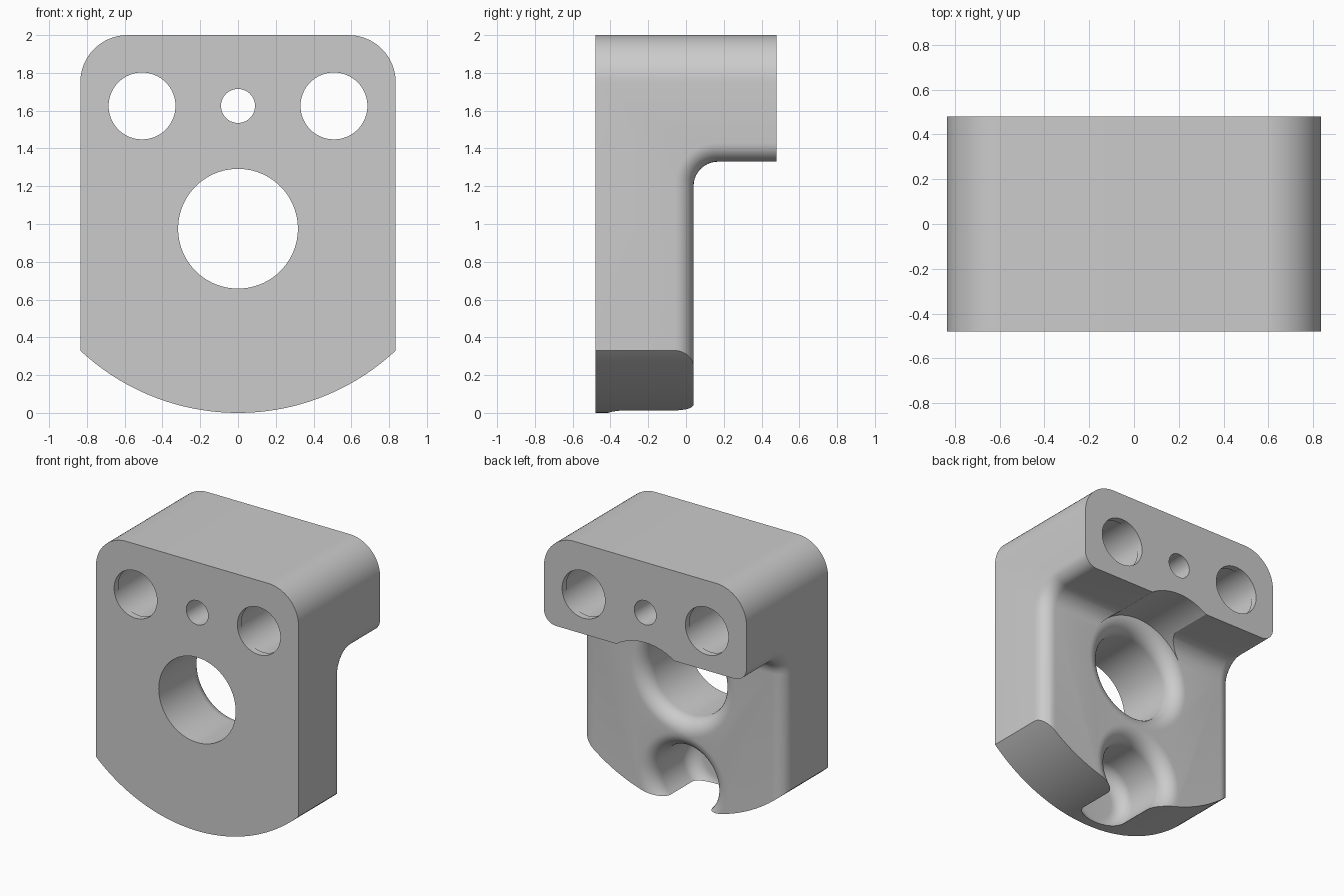
import bpy, bmesh, math
from mathutils import Matrix

if "Cube" in bpy.data.objects:
    bpy.data.objects.remove(bpy.data.objects["Cube"])

HALF_W = 0.835      # half width of the bracket
FRONT, BACK = -0.48, 0.48
PLATE = 0.04        # back surface of the thin plate
LEDGE = 1.33        # underside of the thick head
EDGE = 0.1          # rounding of the rear side edges

grey = bpy.data.materials.new("plain_grey")
grey.use_nodes = True
colour = (0.6, 0.6, 0.6, 1)
grey.diffuse_color = colour
grey.node_tree.nodes["Principled BSDF"].inputs["Base Color"].default_value = colour


def make_object(name, bm):
    bmesh.ops.recalc_face_normals(bm, faces=bm.faces)
    mesh = bpy.data.meshes.new(name)
    bm.to_mesh(mesh)
    bm.free()
    mesh.materials.append(grey)
    obj = bpy.data.objects.new(name, mesh)
    bpy.context.collection.objects.link(obj)
    return obj


def arc(cx, cy, r, start, end, steps=10):
    angles = [math.radians(start + (end - start) * i / steps) for i in range(steps + 1)]
    return [(cx + r * math.cos(a), cy + r * math.sin(a)) for a in angles]


def turned(name, profile, x, z, segments=96):
    """Solid turned about the y axis from (radius, y) points."""
    bm = bmesh.new()
    rings = []
    for r, y in profile:
        ring = []
        for i in range(segments):
            a = 2 * math.pi * i / segments
            ring.append(bm.verts.new((x + r * math.cos(a), y, z + r * math.sin(a))))
        rings.append(ring)
    for lower, upper in zip(rings, rings[1:]):
        for i in range(segments):
            j = (i + 1) % segments
            bm.faces.new((lower[i], lower[j], upper[j], upper[i]))
    bm.faces.new(rings[0])
    bm.faces.new(rings[-1])
    return make_object(name, bm)


# L-shaped body: side profile extruded across x
fillet = 0.13
inner = [(BACK, LEDGE)]
inner += arc(PLATE + fillet, LEDGE - fillet, fillet, 90, 180)
inner += [(PLATE, -0.1)]
profile = [(FRONT, -0.1), (FRONT, 2), (BACK, 2)] + inner
bm = bmesh.new()
face = bm.faces.new([bm.verts.new((-HALF_W, y, z)) for y, z in profile])
result = bmesh.ops.extrude_face_region(bm, geom=[face])
moved = [v for v in result["geom"] if isinstance(v, bmesh.types.BMVert)]
bmesh.ops.translate(bm, verts=moved, vec=(2 * HALF_W, 0, 0))
bmesh.ops.recalc_face_normals(bm, faces=bm.faces)


def bevel(test, radius, segments):
    edges = [e for e in bm.edges
             if abs(e.verts[0].co.x - e.verts[1].co.x) < 0.001 and test(*e.verts)]
    bmesh.ops.bevel(bm, geom=edges, offset=radius, segments=segments,
                    profile=0.5, affect='EDGES', clamp_overlap=False)


def on_inner(v):
    return any(abs(v.co.y - y) + abs(v.co.z - z) < 0.0001 for y, z in inner)


bevel(lambda a, b: on_inner(a) and on_inner(b), EDGE, 8)
bevel(lambda a, b: min(a.co.z, b.co.z) > 1.999, 0.25, 16)
body = make_object("bracket_body", bm)

# Cutters: curved foot, main bore, lower pocket and head holes
foot = turned("foot_curve_cutter", [(1.221, -0.7), (1.221, 0.7)], 0, 1.221, 256)

lip = 0.11
bore_r = 0.317
bore = turned("main_bore_cutter",
              [(bore_r, -0.7)]
              + arc(bore_r + lip, PLATE - lip, lip, 180, 90)
              + [(bore_r + lip, 0.7)], 0, 0.975)

pocket_r, floor, floor_r = 0.25, -0.42, 0.1
pocket = turned("lower_pocket_cutter",
                arc(pocket_r - floor_r, floor + floor_r, floor_r, -90, 0)
                + arc(pocket_r + lip, PLATE - lip, lip, 180, 90)
                + [(pocket_r + lip, 0.7)], 0, 0.19)

hole_r, wide_r, rim = 0.177, 0.183, 0.43
hole_profile = [(hole_r, -0.7), (hole_r, -rim), (wide_r, -rim),
                (wide_r, rim), (hole_r, rim), (hole_r, 0.7)]
holes = [turned("side_hole_cutter", hole_profile, side * 0.508, 1.625, 64)
         for side in (-1, 1)]
holes.append(turned("centre_hole_cutter", [(0.09, -0.7), (0.09, 0.7)], 0, 1.625, 48))

cutters = [foot, bore, pocket] + holes
for cutter in cutters:
    mod = body.modifiers.new(cutter.name, 'BOOLEAN')
    mod.operation = 'INTERSECT' if cutter is foot else 'DIFFERENCE'
    mod.solver = 'EXACT'
    mod.object = cutter

# Bake the cuts and drop the cutters
bpy.context.view_layer.update()
evaluated = body.evaluated_get(bpy.context.evaluated_depsgraph_get())
body.data = bpy.data.meshes.new_from_object(evaluated)
body.modifiers.clear()
for cutter in cutters:
    bpy.data.objects.remove(cutter)
body.data.materials.clear()
body.data.materials.append(grey)

bpy.ops.object.select_all(action='DESELECT')
body.select_set(True)
bpy.context.view_layer.objects.active = body
bpy.ops.object.shade_smooth_by_angle(angle=math.radians(30))
